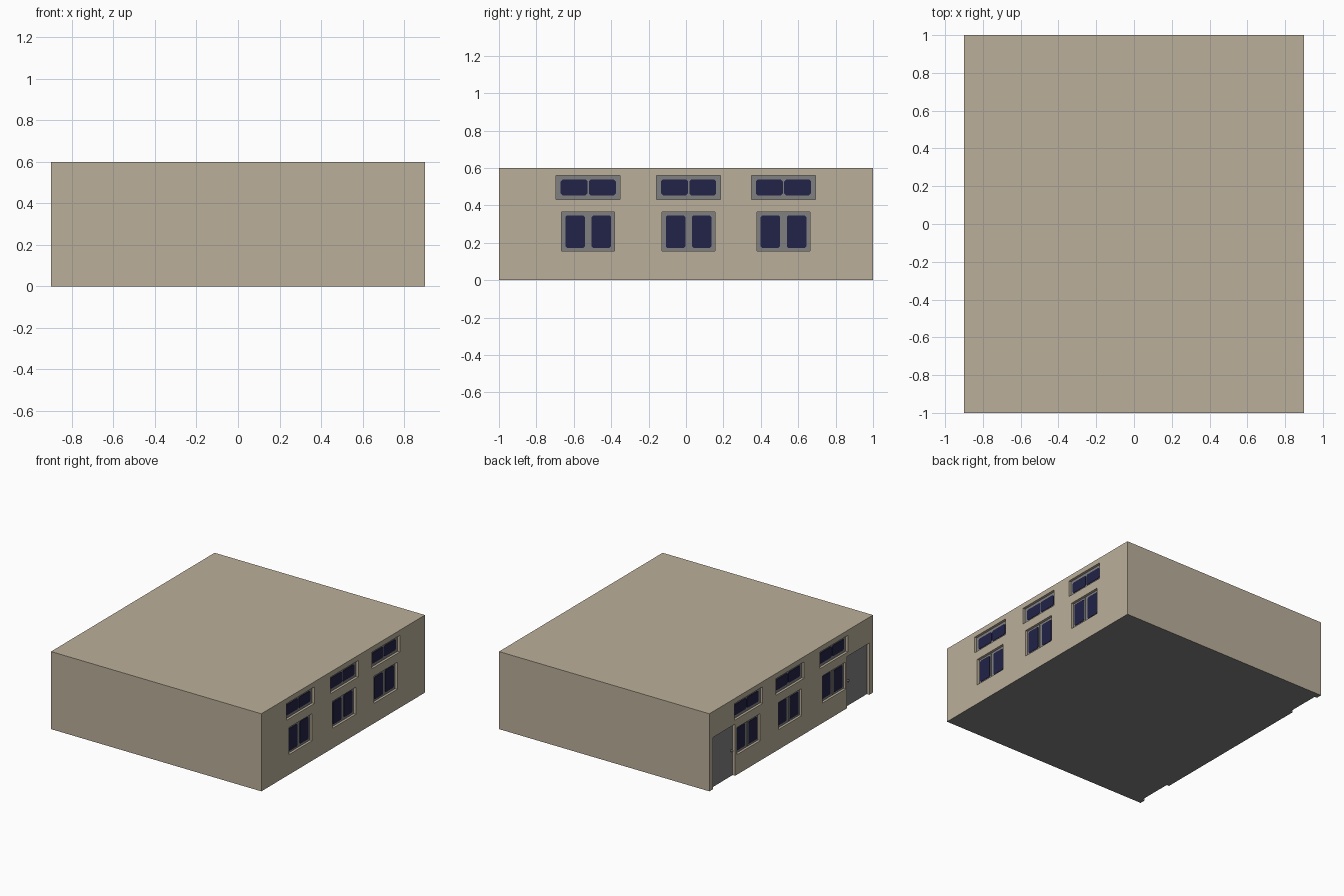
import bpy, bmesh, math

if "Cube" in bpy.data.objects:
    bpy.data.objects.remove(bpy.data.objects["Cube"])


def material(name, rgb):
    m = bpy.data.materials.new(name)
    lin = [c / 12.92 if c <= 0.04045 else ((c + 0.055) / 1.055) ** 2.4 for c in (v / 255 for v in rgb)]
    m.diffuse_color = (*lin, 1)
    m.use_nodes = True
    m.node_tree.nodes["Principled BSDF"].inputs["Base Color"].default_value = m.diffuse_color
    return m


TAN = material("tan wall", (187, 175, 154))
GRAY = material("mid gray", (129, 128, 128))
NAVY = material("navy glass", (34, 34, 72))


def prism(name, mat, side, y0, y1, z0, z1, d0, d1, cut=0.0):
    """Plate on a side wall; d0..d1 are depths inward from the wall face, cut chamfers corners."""
    c = cut
    if c:
        pts = [(y0 + c, z0), (y1 - c, z0), (y1, z0 + c), (y1, z1 - c),
               (y1 - c, z1), (y0 + c, z1), (y0, z1 - c), (y0, z0 + c)]
    else:
        pts = [(y0, z0), (y1, z0), (y1, z1), (y0, z1)]
    bm = bmesh.new()
    a = [bm.verts.new((side * (0.9 - d0), y, z)) for y, z in pts]
    b = [bm.verts.new((side * (0.9 - d1), y, z)) for y, z in pts]
    bm.faces.new(a)
    bm.faces.new(b[::-1])
    n = len(pts)
    for i in range(n):
        bm.faces.new((a[i], b[i], b[(i + 1) % n], a[(i + 1) % n]))
    bmesh.ops.recalc_face_normals(bm, faces=bm.faces)
    me = bpy.data.meshes.new(name)
    bm.to_mesh(me)
    bm.free()
    me.materials.append(mat)
    ob = bpy.data.objects.new(name, me)
    bpy.context.collection.objects.link(ob)
    return ob


# Main block of the building
walls = prism("walls", TAN, 1, -1, 1, 0, 0.6, 0, 1.8)
cutters = []
DEPTH = 0.025


def recess(side, y0, y1, z0, z1):
    cutters.append(prism("cutter", TAN, side, y0, y1, z0, z1, -0.05, DEPTH))


for side in (1, -1):
    for yc in (-0.523, 0.014, 0.521):
        # Upper window: wide frame with two panes
        y0, y1 = yc - 0.171, yc + 0.171
        recess(side, y0, y1, 0.432, 0.56)
        prism("upper_window_frame", GRAY, side, y0, y1, 0.432, 0.56, 0.019, 0.03)
        for s in (-1, 1):
            p = yc + s * 0.0755
            prism("upper_window_pane", NAVY, side, p - 0.072, p + 0.072,
                  0.454, 0.538, 0.016, 0.022, 0.01)
        # Lower window: sliding sash on one half, fixed pane on the other
        y0, y1 = yc - 0.142, yc + 0.142
        recess(side, y0, y1, 0.155, 0.364)
        prism("lower_window_frame", GRAY, side, y0, y1, 0.155, 0.364, 0.019, 0.03)
        prism("lower_window_sash", GRAY, side, yc - 0.134, yc - 0.006, 0.163, 0.357, 0.014, 0.021)
        prism("lower_window_pane", NAVY, side, yc - 0.122, yc - 0.018, 0.173, 0.346, 0.011, 0.017, 0.008)
        prism("lower_window_pane", NAVY, side, yc + 0.018, yc + 0.122, 0.173, 0.346, 0.016, 0.022, 0.008)

# Doors at both ends of the left wall, knobs towards the middle
for s in (-1, 1):
    y0, y1 = sorted((s * 0.685, s * 0.955))
    recess(-1, y0, y1, -0.05, 0.4)
    prism("door", GRAY, -1, y0, y1, 0, 0.4, 0.021, 0.035)
    bpy.ops.mesh.primitive_uv_sphere_add(segments=12, ring_count=8, radius=0.009,
                                         location=(-0.89, s * 0.71, 0.2))
    knob = bpy.context.object
    knob.name = "door_knob"
    knob.data.materials.append(GRAY)
    bpy.ops.object.shade_smooth()

# Cut the recesses into the walls
bpy.context.view_layer.objects.active = walls
for c in cutters:
    mod = walls.modifiers.new("recess", 'BOOLEAN')
    mod.operation = 'DIFFERENCE'
    mod.solver = 'EXACT'
    mod.object = c
    bpy.ops.object.modifier_apply(modifier=mod.name)
    bpy.data.objects.remove(c)

# Gray underside
walls.data.materials.clear()
walls.data.materials.append(TAN)
walls.data.materials.append(GRAY)
for f in walls.data.polygons:
    f.material_index = 1 if f.normal.z < -0.9 and f.center.z < 0.01 else 0
